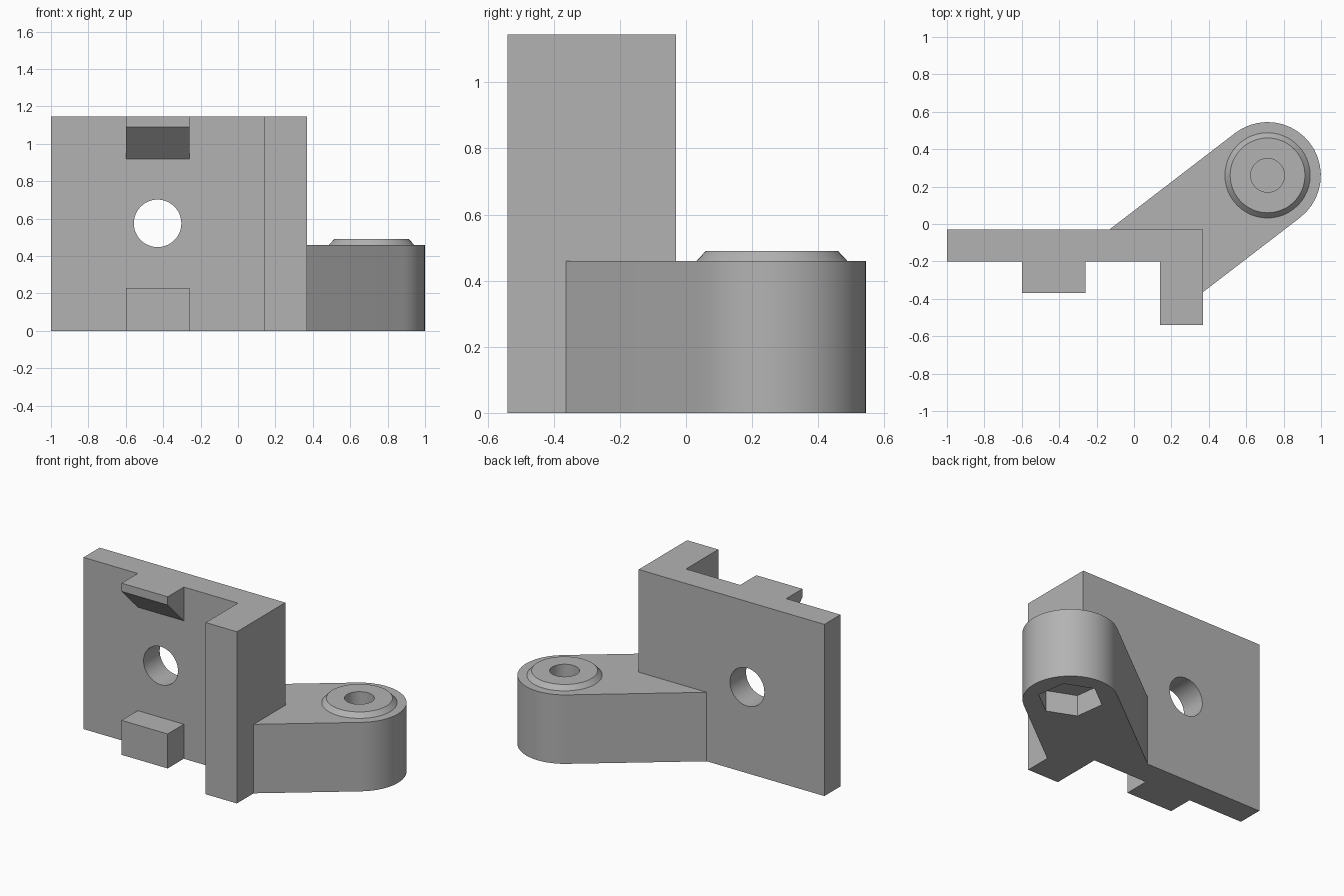
import bpy
from math import radians, cos, sin, pi
from mathutils import Matrix, Vector

cube = bpy.data.objects.get("Cube")
if cube:
    bpy.data.objects.remove(cube, do_unlink=True)

grey = bpy.data.materials.new("plain grey")
grey.use_nodes = True
colour = (0.45, 0.45, 0.45, 1)
grey.diffuse_color = colour
grey.node_tree.nodes["Principled BSDF"].inputs["Base Color"].default_value = colour

HEIGHT, ARM_TOP, BACK = 1.145, 0.46, -0.03
CENTRE, RADIUS, ANGLE = Vector((0.714, 0.26)), 0.285, radians(37.5)


def finish(name, verts, faces):
    mesh = bpy.data.meshes.new(name)
    mesh.from_pydata(verts, [], faces)
    mesh.materials.append(grey)
    obj = bpy.data.objects.new(name, mesh)
    bpy.context.collection.objects.link(obj)
    return obj


def prism(name, outline, low, high, place=lambda u, v, w: (u, v, w), taper=None):
    """Extrude a counter-clockwise outline; taper gives another outline for the far end."""
    n = len(outline)
    verts = [place(u, v, low) for u, v in outline]
    verts += [place(u, v, high) for u, v in taper or outline]
    faces = [tuple(reversed(range(n))), tuple(range(n, 2 * n))]
    faces += [(i, (i + 1) % n, n + (i + 1) % n, n + i) for i in range(n)]
    return finish(name, verts, faces)


def circle(c, r, n=48, start=0.0):
    return [(c[0] + r * cos(start + 2 * pi * i / n),
             c[1] + r * sin(start + 2 * pi * i / n)) for i in range(n)]


def along_x(u, v, w):
    return (w, u, v)


def along_y(u, v, w):
    return (u, -w, v)


def combine(target, tool, operation):
    mod = target.modifiers.new(operation, "BOOLEAN")
    mod.operation, mod.solver, mod.object = operation, "EXACT", tool
    bpy.context.view_layer.objects.active = target
    bpy.ops.object.modifier_apply(modifier=mod.name)
    bpy.data.objects.remove(tool, do_unlink=True)


# Plate with its side flange, as one L-shaped profile
bracket = prism("bracket", [(-1, BACK), (-1, -0.2), (0.14, -0.2), (0.14, -0.54),
                            (0.37, -0.54), (0.37, BACK)], 0, HEIGHT)

# Catches on the front of the plate: a block below, a sloped hook above
lower = prism("lower_catch", [(-0.37, 0), (-0.15, 0), (-0.15, 0.23), (-0.37, 0.23)],
              -0.6, -0.26, along_x)
upper = prism("upper_catch", [(-0.37, 1.09), (-0.2, 0.92), (-0.15, 0.92),
                              (-0.15, HEIGHT), (-0.37, HEIGHT)], -0.6, -0.26, along_x)

# Slanted arm with a rounded end, rooted inside the plate and flange
along = Vector((cos(ANGLE), sin(ANGLE)))
side = Vector((-along.y, along.x))
left, right = CENTRE + RADIUS * side, CENTRE - RADIUS * side
root_left = left - along * (left.y - BACK) / along.y
root_right = right - along * (right.x - 0.37) / along.x
end = [CENTRE + RADIUS * Vector((cos(a), sin(a)))
       for a in [ANGLE - pi / 2 + pi * i / 20 for i in range(21)]]
arm = prism("arm", [tuple(p) for p in
                    [root_left, Vector((-0.05, -0.1)), Vector((0.3, -0.1)),
                     Vector((0.3, -0.33)), root_right] + end], 0, ARM_TOP)

# Chamfered boss on the arm
boss = prism("boss", circle(CENTRE, 0.228), ARM_TOP, 0.49, taper=circle(CENTRE, 0.2))

for part in (lower, upper, arm, boss):
    combine(bracket, part, "UNION")

# Plate hole, blind bolt hole from above and hexagonal nut pocket from below
cutters = [
    prism("plate_hole", circle((-0.43, 0.575), 0.127), -0.2, 0.4, along_y),
    prism("bolt_hole", circle(CENTRE, 0.09), 0.16, 0.6),
    prism("nut_pocket", circle(CENTRE, 0.197, 6, ANGLE), -0.1, 0.14),
]
for cutter in cutters:
    combine(bracket, cutter, "DIFFERENCE")

bpy.ops.object.select_all(action="DESELECT")
bracket.select_set(True)
bpy.context.view_layer.objects.active = bracket
bpy.ops.object.shade_smooth_by_angle(angle=radians(30))
